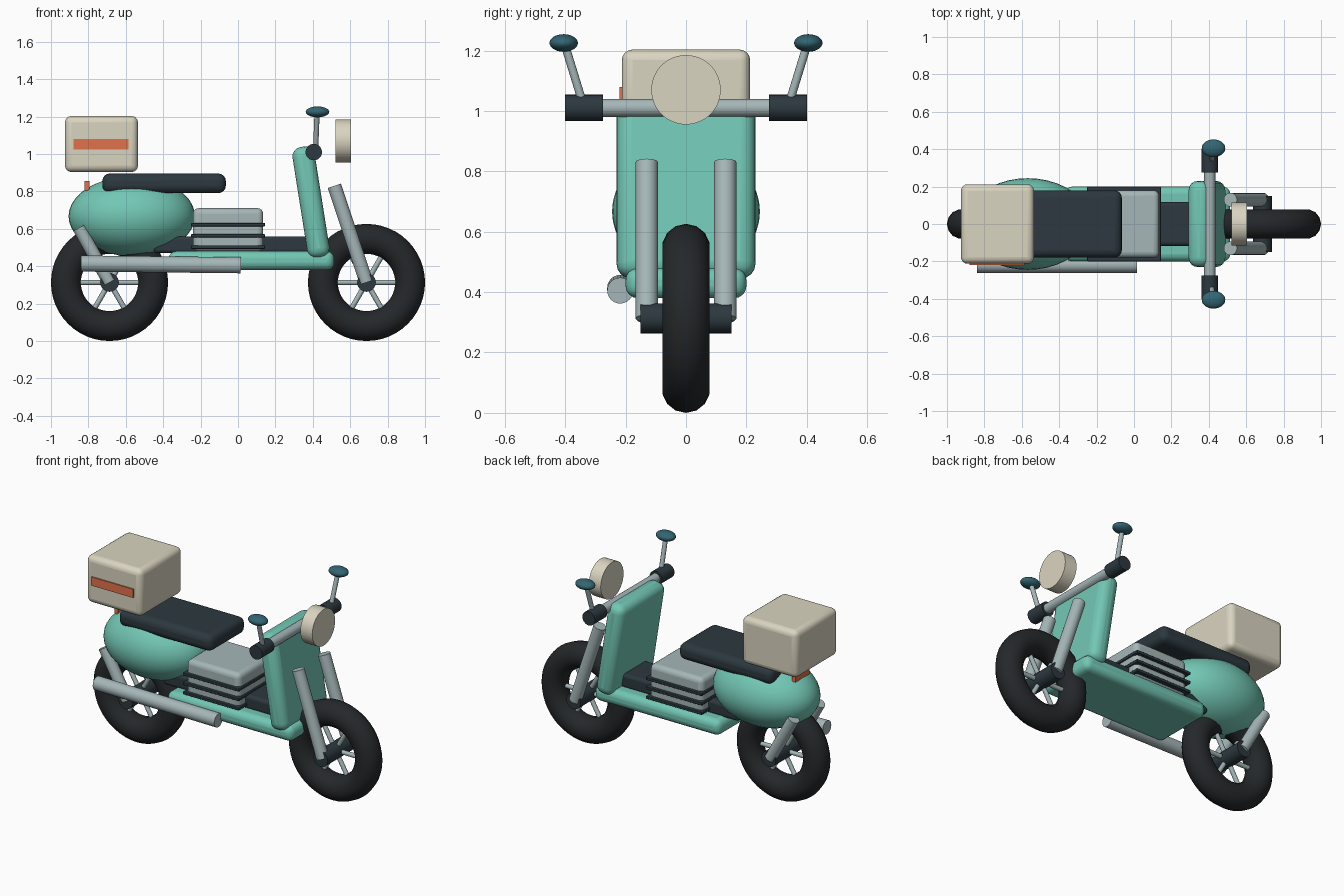
import bpy, math
from mathutils import Vector

if "Cube" in bpy.data.objects:
    bpy.data.objects.remove(bpy.data.objects["Cube"])


def mat(name, r, g, b):
    m = bpy.data.materials.new(name)
    m.diffuse_color = (r, g, b, 1)
    m.use_nodes = True
    m.node_tree.nodes["Principled BSDF"].inputs["Base Color"].default_value = m.diffuse_color
    return m


TEAL = mat("teal", 0.17, 0.57, 0.46)
DARK = mat("dark", 0.025, 0.04, 0.05)
RUBBER = mat("rubber", 0.018, 0.021, 0.023)
SILVER = mat("silver", 0.38, 0.47, 0.48)
CREAM = mat("cream", 0.70, 0.66, 0.53)
ORANGE = mat("orange", 0.75, 0.17, 0.07)
GLASS = mat("mirror_blue", 0.033, 0.13, 0.17)


def finish(name, m):
    o = bpy.context.object
    o.name = name
    o.data.materials.append(m)
    bpy.ops.object.shade_smooth_by_angle(angle=math.radians(40))
    return o


def box(name, m, centre, size, bevel=0.0, tilt=0.0):
    bpy.ops.mesh.primitive_cube_add(size=1, location=centre)
    o = bpy.context.object
    o.scale = size
    bpy.ops.object.transform_apply(location=False, rotation=False, scale=True)
    o.rotation_euler.y = tilt
    if bevel:
        b = o.modifiers.new("round", 'BEVEL')
        b.width, b.segments = bevel, 4
    return finish(name, m)


def rod(name, m, a, b, r, sides=24):
    a, b = Vector(a), Vector(b)
    d = b - a
    bpy.ops.mesh.primitive_cylinder_add(
        vertices=sides, radius=r, depth=d.length, location=(a + b) / 2,
        rotation=d.to_track_quat('Z', 'Y').to_euler())
    return finish(name, m)


def ellipsoid(name, m, centre, radii):
    bpy.ops.mesh.primitive_uv_sphere_add(segments=40, ring_count=20, radius=1, location=centre)
    bpy.context.object.scale = radii
    bpy.ops.object.transform_apply(location=False, rotation=False, scale=True)
    return finish(name, m)


# Wheels: tyre, hub and six spokes
AXLE = 0.313
for end, x in (("rear", -0.687), ("front", 0.687)):
    bpy.ops.mesh.primitive_torus_add(
        major_radius=0.233, minor_radius=0.08, major_segments=48, minor_segments=14,
        location=(x, 0, AXLE), rotation=(math.pi / 2, 0, 0))
    finish(end + "_tyre", RUBBER)
    rod(end + "_hub", DARK, (x, -0.15, AXLE), (x, 0.15, AXLE), 0.05)
    for i in range(3):
        c, s = 0.18 * math.cos(i * math.pi / 3), 0.18 * math.sin(i * math.pi / 3)
        rod(f"{end}_spoke_{i}", SILVER, (x - c, 0, AXLE - s), (x + c, 0, AXLE + s), 0.014, 12)

# Floor, spine and leg shield
box("floorboard", TEAL, (0.072, 0, 0.43), (0.885, 0.40, 0.10), 0.04)
box("spine", DARK, (-0.03, 0, 0.515), (0.84, 0.235, 0.09), 0.02)
box("leg_shield", TEAL, (0.39, 0, 0.742), (0.12, 0.46, 0.60), 0.05, math.radians(-9))

# Engine block with cooling fins
box("engine", SILVER, (-0.053, 0, 0.595), (0.375, 0.36, 0.23), 0.03)
for i in range(3):
    box(f"cooling_fin_{i}", DARK, (-0.053, 0, 0.502 + i * 0.06), (0.395, 0.40, 0.018), 0.004)

# Rear body, seat and tail light
ellipsoid("rear_body", TEAL, (-0.568, 0, 0.667), (0.338, 0.245, 0.212))
box("seat", DARK, (-0.395, 0, 0.843), (0.66, 0.36, 0.105), 0.04)
box("tail_light", ORANGE, (-0.807, 0, 0.83), (0.025, 0.14, 0.05))

# Cargo box with stripe on the front side
box("cargo_box", CREAM, (-0.73, 0, 1.053), (0.39, 0.425, 0.30), 0.035)
box("cargo_stripe", ORANGE, (-0.732, -0.213, 1.052), (0.295, 0.015, 0.055))

# Exhaust pipe
rod("exhaust", SILVER, (-0.84, -0.218, 0.414), (0.015, -0.218, 0.405), 0.043)

# Handlebar and headlight
rod("handlebar", SILVER, (0.405, -0.36, 1.01), (0.405, 0.36, 1.01), 0.03)
rod("headlight", CREAM, (0.52, 0, 1.07), (0.603, 0, 1.07), 0.115, 48)

# Mirrored parts: fork legs, rear struts, grips and mirrors
for side, s in (("right", -1), ("left", 1)):
    y = s * 0.13
    rod("fork_leg_" + side, SILVER, (0.687, y, AXLE), (0.515, y, 0.83), 0.037)
    rod("rear_strut_" + side, SILVER, (-0.687, y, AXLE), (-0.85, y, 0.605), 0.035)
    rod("grip_" + side, DARK, (0.405, s * 0.275, 1.01), (0.405, s * 0.40, 1.01), 0.044)
    rod("mirror_stem_" + side, SILVER, (0.415, s * 0.34, 1.02), (0.423, s * 0.403, 1.225), 0.014, 16)
    ellipsoid("mirror_" + side, GLASS, (0.425, s * 0.405, 1.225), (0.063, 0.047, 0.029))
